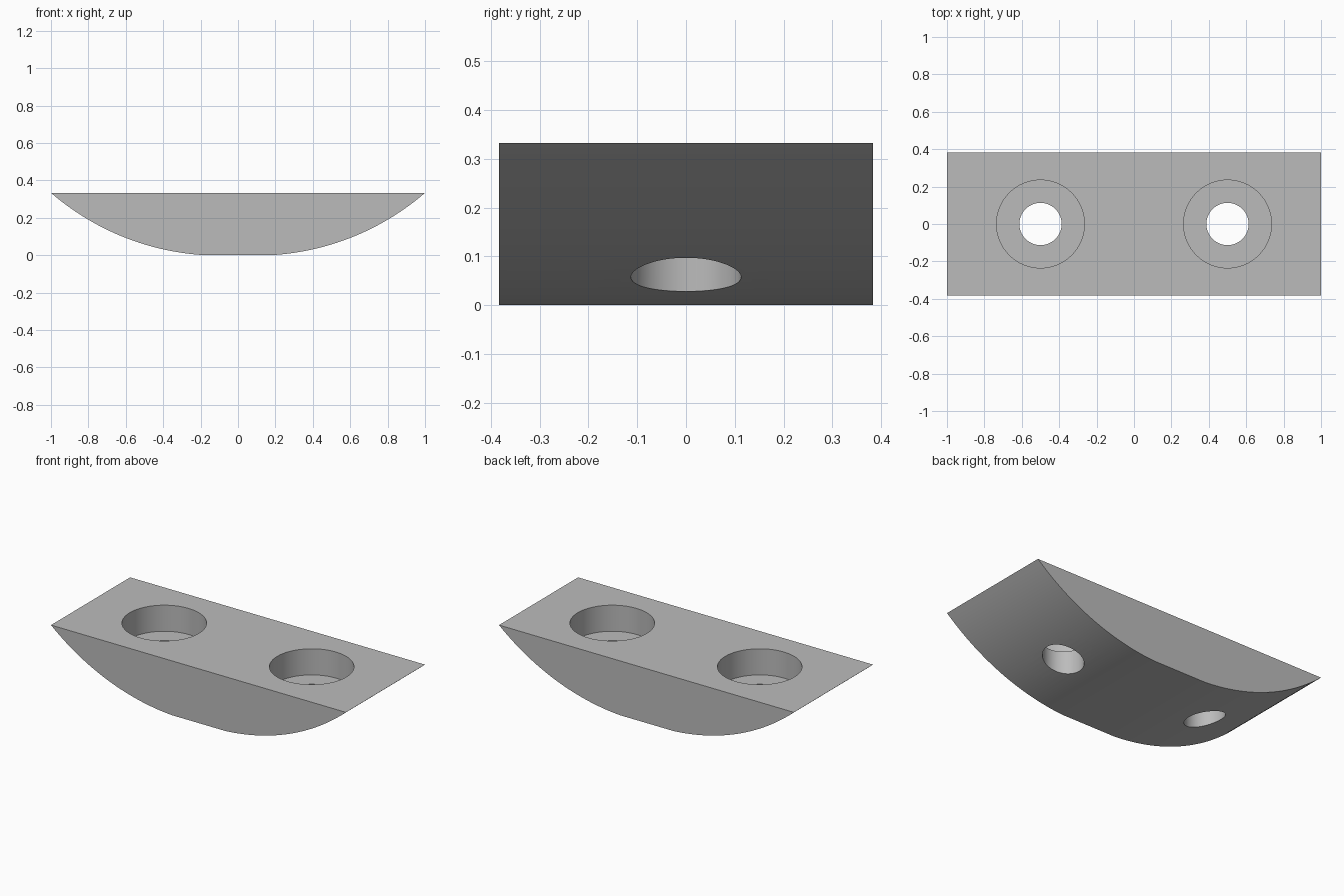
import bpy
import bmesh
import math
from mathutils import Vector

old = bpy.data.objects.get("Cube")
if old:
    bpy.data.objects.remove(old, do_unlink=True)

HALF_WIDTH, HEIGHT, HALF_DEPTH = 1.0, 0.333, 0.383
BORE_FLOOR = 0.173

grey = bpy.data.materials.new("plain grey")
grey.use_nodes = True
colour = (0.5, 0.5, 0.5, 1)
grey.diffuse_color = colour
grey.node_tree.nodes["Principled BSDF"].inputs["Base Color"].default_value = colour


def arc_through(a, b, c, steps):
    """Points on the circle through a, b and c, running from a to c."""
    (ax, az), (bx, bz), (cx, cz) = a, b, c
    d = 2 * (ax * (bz - cz) + bx * (cz - az) + cx * (az - bz))
    sa, sb, sc = ax * ax + az * az, bx * bx + bz * bz, cx * cx + cz * cz
    ox = (sa * (bz - cz) + sb * (cz - az) + sc * (az - bz)) / d
    oz = (sa * (cx - bx) + sb * (ax - cx) + sc * (bx - ax)) / d
    r = math.hypot(ax - ox, az - oz)
    t0, t1 = math.atan2(az - oz, ax - ox), math.atan2(cz - oz, cx - ox)
    return [(ox + r * math.cos(t0 + (t1 - t0) * i / steps),
             oz + r * math.sin(t0 + (t1 - t0) * i / steps))
            for i in range(steps + 1)]


def finish(name, bm):
    bmesh.ops.recalc_face_normals(bm, faces=bm.faces)
    mesh = bpy.data.meshes.new(name)
    bm.to_mesh(mesh)
    bm.free()
    mesh.materials.append(grey)
    obj = bpy.data.objects.new(name, mesh)
    bpy.context.collection.objects.link(obj)
    return obj


def make_block():
    """Curved underside with a narrow flat, extruded front to back."""
    side = arc_through((0.18, 0), (0.61, 0.096), (HALF_WIDTH, HEIGHT), 28)
    outline = [(-x, z) for x, z in reversed(side)] + side
    bm = bmesh.new()
    face = bm.faces.new([bm.verts.new((x, -HALF_DEPTH, z)) for x, z in outline])
    out = bmesh.ops.extrude_face_region(bm, geom=[face])
    verts = [g for g in out["geom"] if isinstance(g, bmesh.types.BMVert)]
    bmesh.ops.translate(bm, verts=verts, vec=Vector((0, 2 * HALF_DEPTH, 0)))
    return finish("rocker_block", bm)


def make_stepped_cutter(x, sides=64):
    """Wide bore above a narrow through hole, as one closed shape."""
    rings = [(0.113, -0.2), (0.113, BORE_FLOOR), (0.235, BORE_FLOOR), (0.235, 0.6)]
    bm = bmesh.new()
    loops = [[bm.verts.new((x + r * math.cos(math.tau * i / sides),
                            r * math.sin(math.tau * i / sides), z))
              for i in range(sides)] for r, z in rings]
    for low, high in zip(loops, loops[1:]):
        for i in range(sides):
            j = (i + 1) % sides
            bm.faces.new((low[i], low[j], high[j], high[i]))
    bm.faces.new(loops[0])
    bm.faces.new(loops[-1])
    return finish("bolt_hole_cutter", bm)


block = make_block()
bpy.ops.object.select_all(action="DESELECT")
block.select_set(True)
bpy.context.view_layer.objects.active = block

# Counterbored bolt holes
for x in (-0.5, 0.5):
    cutter = make_stepped_cutter(x)
    cutter.hide_render = True
    mod = block.modifiers.new("bolt_hole", "BOOLEAN")
    mod.operation = "DIFFERENCE"
    mod.solver = "EXACT"
    mod.object = cutter
    bpy.ops.object.modifier_apply(modifier=mod.name)
    bpy.data.objects.remove(cutter, do_unlink=True)

bpy.ops.object.shade_smooth_by_angle(angle=math.radians(30))
